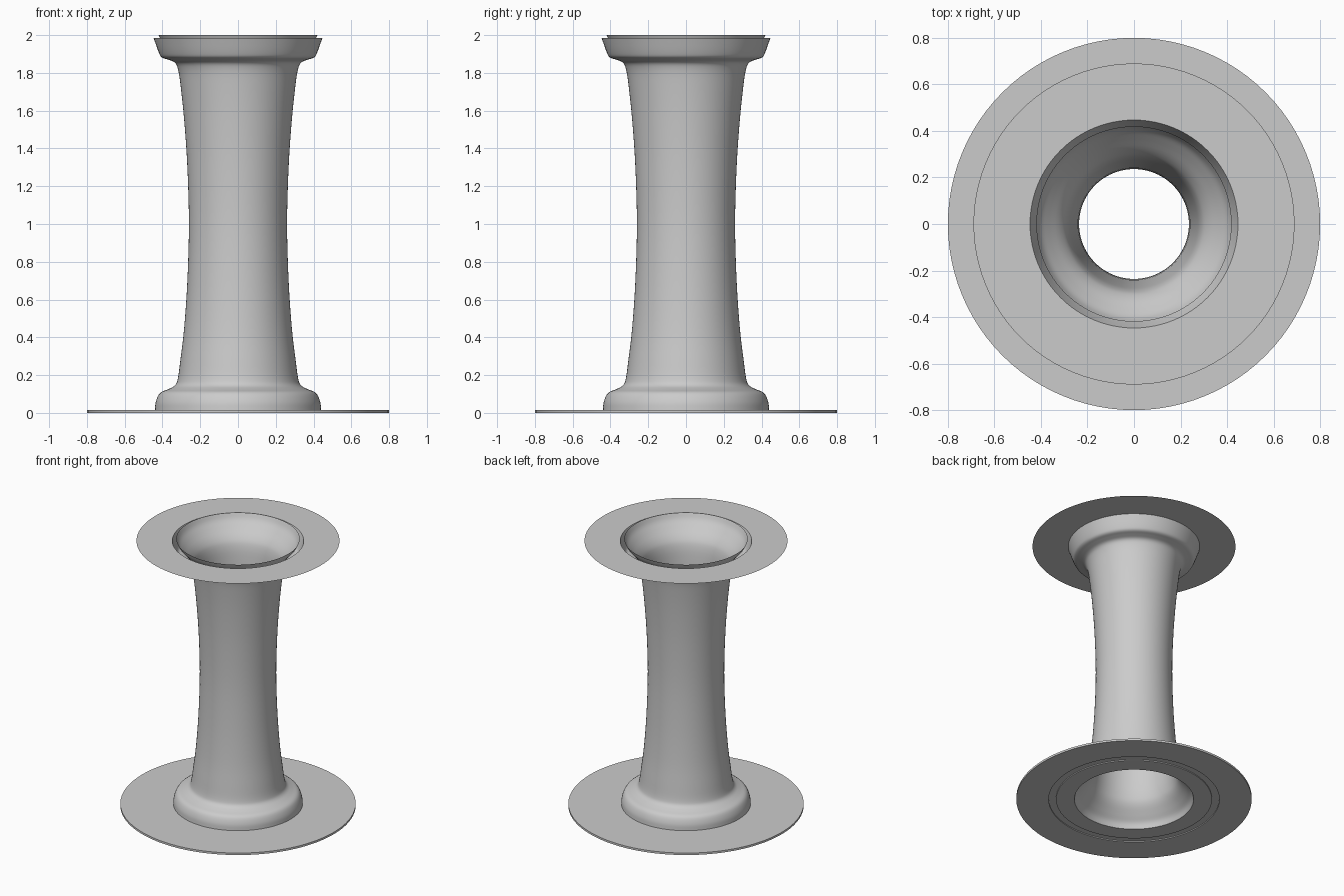
import bpy
import bmesh
from math import cos, sin, tau, radians
from mathutils import Vector

SEGMENTS = 96

cube = bpy.data.objects.get("Cube")
if cube:
    bpy.data.objects.remove(cube, do_unlink=True)

grey = bpy.data.materials.new("plain_grey")
grey.use_nodes = True
colour = (0.6, 0.6, 0.6, 1)
grey.diffuse_color = colour
grey.node_tree.nodes["Principled BSDF"].inputs["Base Color"].default_value = colour


def smooth_profile(points, steps=4):
    """Pass a smooth curve through (radius, height) points."""
    p = [Vector(q) for q in points]
    p = [2 * p[0] - p[1]] + p + [2 * p[-1] - p[-2]]
    out = []
    for a, b, c, d in zip(p, p[1:], p[2:], p[3:]):
        for i in range(steps):
            t = i / steps
            out.append(0.5 * (2 * b + (c - a) * t + (2 * a - 5 * b + 4 * c - d) * t * t
                              + (3 * b - a - 3 * c + d) * t ** 3))
    return out + [p[-2]]


def lathe(name, profile, closed=False):
    """Turn a profile about z; an upward profile faces outward."""
    bm = bmesh.new()
    rings = [[bm.verts.new((r * cos(tau * i / SEGMENTS), r * sin(tau * i / SEGMENTS), z))
              for i in range(SEGMENTS)] for r, z in profile]
    pairs = list(zip(rings, rings[1:]))
    if closed:
        pairs.append((rings[-1], rings[0]))
    for low, high in pairs:
        for i in range(SEGMENTS):
            j = (i + 1) % SEGMENTS
            bm.faces.new((low[i], low[j], high[j], high[i]))
    mesh = bpy.data.meshes.new(name)
    bm.to_mesh(mesh)
    bm.free()
    mesh.materials.append(grey)
    obj = bpy.data.objects.new(name, mesh)
    bpy.context.collection.objects.link(obj)
    bpy.ops.object.select_all(action='DESELECT')
    obj.select_set(True)
    bpy.context.view_layer.objects.active = obj
    bpy.ops.object.shade_smooth_by_angle(angle=radians(35))
    return obj


# Outer wall: rounded foot, slim waist, flared collar
lathe("outer_wall", smooth_profile([
    (0.44, 0.015), (0.435, 0.06), (0.413, 0.105), (0.37, 0.125), (0.335, 0.145),
    (0.319, 0.18), (0.305, 0.28), (0.285, 0.45), (0.268, 0.7), (0.26, 1.0),
    (0.268, 1.3), (0.285, 1.55), (0.305, 1.74), (0.318, 1.82), (0.335, 1.855),
    (0.37, 1.87), (0.403, 1.882), (0.42, 1.91), (0.447, 1.985)]))

# Inner lining, listed downward so that it faces the bore
lathe("inner_lining", smooth_profile([
    (0.42, 2.0), (0.40, 1.96), (0.365, 1.92), (0.315, 1.865), (0.288, 1.81),
    (0.272, 1.7), (0.252, 1.4), (0.236, 1.0), (0.252, 0.6), (0.272, 0.3),
    (0.288, 0.19), (0.31, 0.135), (0.355, 0.08), (0.39, 0.04), (0.405, 0.0)]))

# Thin sheet around the collar
lathe("top_flange", [(0.69, 1.985), (0.447, 1.985)])

# Base plate with a shallow groove underneath
lathe("base_plate", [
    (0.405, 0.0), (0.53, 0.0), (0.53, 0.007), (0.58, 0.007), (0.58, 0.0),
    (0.8, 0.0), (0.8, 0.015), (0.405, 0.015)], closed=True)
